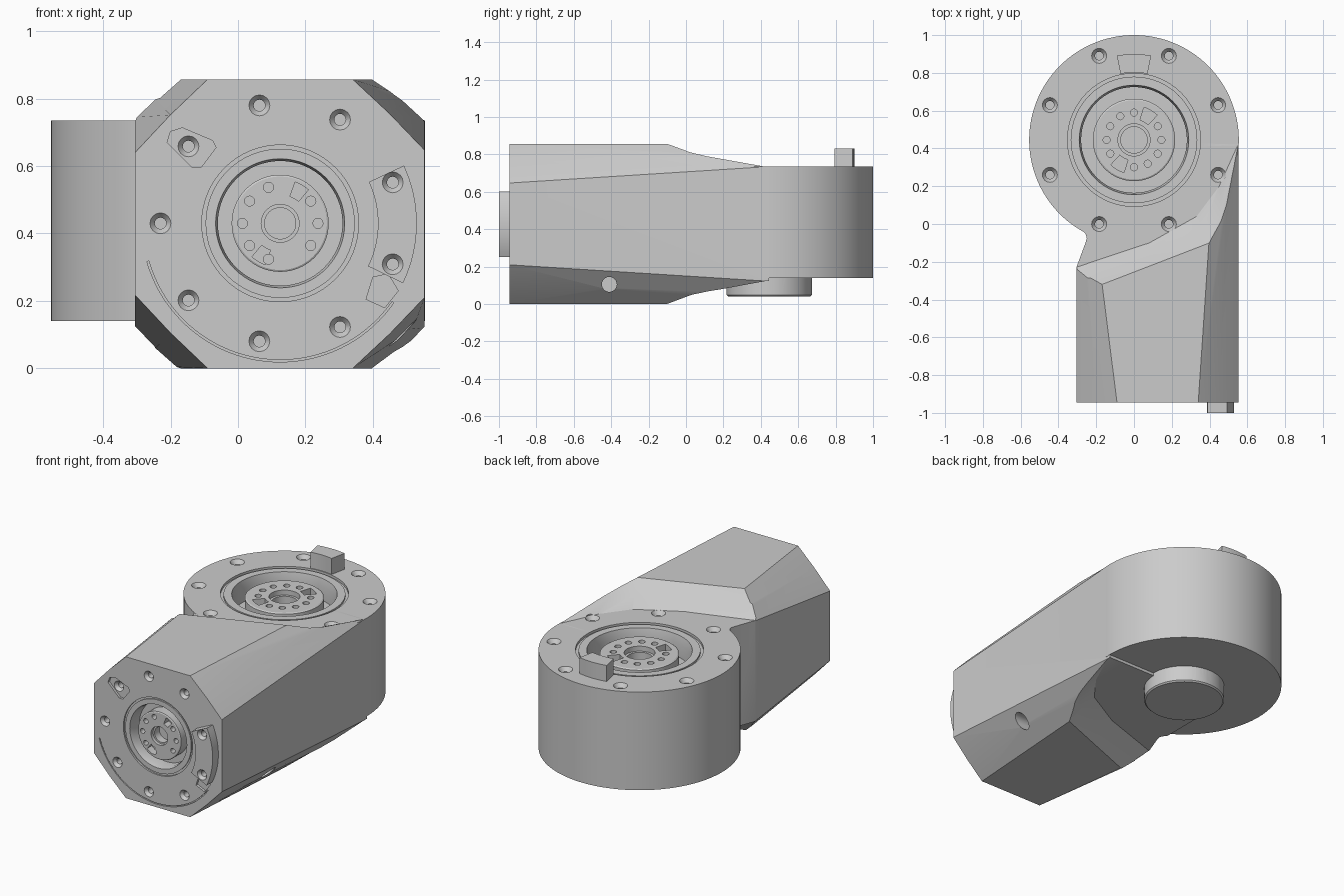
import bpy, bmesh
from math import radians, cos, sin, pi
from mathutils import Matrix

cube = bpy.data.objects.get("Cube")
if cube:
    bpy.data.objects.remove(cube)

metal = bpy.data.materials.new("machined grey")
metal.use_nodes = True
GREY = (0.6, 0.6, 0.6, 1)
metal.diffuse_color = GREY
metal.node_tree.nodes["Principled BSDF"].inputs["Base Color"].default_value = GREY

H = 0.857                       # body height
TOP, BOTTOM = 0.735, 0.14       # drum faces
FRONT = -0.945
DRUM_Y, DRUM_R = 0.445, 0.555

# Local frames whose z axis points out of each face
top = Matrix.Translation((0, DRUM_Y, TOP))
under = Matrix.Translation((0, DRUM_Y, BOTTOM)) @ Matrix.Rotation(pi, 4, 'X')
front = Matrix.Translation((0.125, FRONT, 0.43)) @ Matrix.Rotation(pi / 2, 4, 'X')


def finish(name, bm, frame=Matrix()):
    bmesh.ops.remove_doubles(bm, verts=bm.verts, dist=1e-5)
    bm.transform(frame)
    bmesh.ops.recalc_face_normals(bm, faces=bm.faces)
    mesh = bpy.data.meshes.new(name)
    bm.to_mesh(mesh)
    bm.free()
    mesh.materials.append(metal)
    obj = bpy.data.objects.new(name, mesh)
    bpy.context.scene.collection.objects.link(obj)
    return obj


def loft(name, rings, frame=Matrix()):
    """Skin closed rings of equal length and cap both ends."""
    bm = bmesh.new()
    rows = [[bm.verts.new(p) for p in ring] for ring in rings]
    for a, b in zip(rows, rows[1:]):
        for i in range(len(a)):
            j = (i + 1) % len(a)
            bm.faces.new((a[i], a[j], b[j], b[i]))
    bm.faces.new(rows[0])
    bm.faces.new(rows[-1])
    return finish(name, bm, frame)


def prism(name, outline, z0, z1, frame=Matrix()):
    return loft(name, [[(x, y, z) for x, y in outline] for z in (z0, z1)], frame)


def lathe(name, profile, frame=Matrix(), steps=64):
    """Revolve (radius, z) points; the profile starts and ends on the axis."""
    bm = bmesh.new()
    verts = [bm.verts.new((r, 0, z)) for r, z in profile]
    edges = [bm.edges.new(pair) for pair in zip(verts, verts[1:])]
    bmesh.ops.spin(bm, geom=verts + edges, axis=(0, 0, 1), cent=(0, 0, 0),
                   angle=2 * pi, steps=steps)
    return finish(name, bm, frame)


def sector(r0, r1, start, end, n=16):
    angles = [radians(start + (end - start) * i / n) for i in range(n + 1)]
    return ([(r0 * cos(a), r0 * sin(a)) for a in angles] +
            [(r1 * cos(a), r1 * sin(a)) for a in reversed(angles)])


def combine(target, tools, operation='DIFFERENCE'):
    """Apply each tool as a boolean, then discard it."""
    for tool in tools:
        tool.hide_render = True
        mod = target.modifiers.new("cut", 'BOOLEAN')
        mod.operation, mod.object, mod.solver = operation, tool, 'EXACT'
    graph = bpy.context.evaluated_depsgraph_get()
    mesh = bpy.data.meshes.new_from_object(target.evaluated_get(graph))
    target.modifiers.clear()
    target.data = mesh
    for tool in tools:
        bpy.data.objects.remove(tool)


def ring_of(count, radius, start=0):
    for i in range(count):
        a = radians(start + 360 * i / count)
        yield Matrix.Translation((radius * cos(a), radius * sin(a), 0))


def countersink(frame, r, lift=0.0):
    return lathe("screw_hole", [(0, lift + .02), (r, lift + .02), (r, lift), (r * .55, lift - r * .6),
                                (r * .55, lift - r * 2), (0, lift - r * 2)], frame, 16)


def socket(frame, s):
    """Stepped round recess leaving a central hub with a bore."""
    steps = [(0, .05), (.352, .05), (.352, -.015), (.335, -.015), (.335, -.004), (.29, -.004),
             (.28, -.05), (.28, -.13), (.218, -.13), (.218, -.025), (.21, -.02), (.085, -.02),
             (.085, -.05), (.07, -.05), (.07, -.12), (0, -.12)]
    return lathe("socket", [(r * s, z * s) for r, z in steps], frame)


# Body: eight-sided block whose corner cuts shrink towards the back
def section(y, left, right, bulge):
    (lx, lz), (rx, rz) = left, right
    x0, x1 = -0.305, 0.553
    half = [(x0, H - lz), (x0 + lx / 2 - bulge, H - lz / 2 + bulge), (x0 + lx, H),
            (x1 - rx, H), (x1 - rx / 2 + bulge, H - rz / 2 + bulge), (x1, H - rz)]
    return [(x, y, z) for x, z in half] + [(x, y, H - z) for x, z in reversed(half)]


body = loft("body", [section(FRONT, (.215, .217), (.213, .21), .003),
                     section(DRUM_Y, (.04, .037), (.12, .122), .009)])


# Oblique ramps from the body down to the drum faces
def ramp(flip):
    crest = [(-.6, -.486), (-.17, -.32), (.1, -.216), (.4, -.1), (.47, -.073), (.55, -.042), (.7, .016)]
    foot = [(-.68, -.36), (-.22, -.2), (.08, -.1), (.33, .04), (.45, .2), (.55, .42), (.7, .65)]
    low = TOP - .0005
    rings = []
    for (ax, ay), (bx, by) in zip(crest, foot):
        mx, my = (ax + bx) / 2, (ay + by) / 2
        ring = [(ax, ay, 1.2), (ax, ay, H), (mx, my, .791), (bx, by, low), (bx, 1, low), (bx, 1, 1.2)]
        rings.append([(x, y, H - z if flip else z) for x, y, z in ring])
    return loft("ramp", rings)


notch = prism("notch", [(-.6, -.235), (-.307, -.235), (-.257, -.1), (-.25, -.075), (-.255, -.055),
                        (-.275, -.03), (-.275, .2), (-.275, .6), (-.6, .6)], -.2, 1.2)
combine(body, [ramp(False), ramp(True), notch])

# Drum and the locating collar under it
drum = lathe("drum", [(0, BOTTOM), (DRUM_R, BOTTOM), (DRUM_R, TOP), (0, TOP)],
             Matrix.Translation((0, DRUM_Y, 0)), 128)
collar = lathe("collar", [(0, -.05), (.228, -.05), (.228, .092), (.22, .1), (0, .1)], under)
combine(body, [drum, collar], 'UNION')

# Raised curved key on the front, with a tail running down
front_key = prism("front_key", sector(.29, .405, -26, 25), -.03, .055, front)
combine(body, [front_key], 'UNION')

# Sockets, underside bore and keyway, side hole
bore = lathe("bore", [(0, .2), (.2, .2), (.2, .02), (.185, .01), (.185, -.06), (.2, -.07),
                      (.2, -.1), (.165, -.1), (.165, -.2), (0, -.2)], under)
keyway = prism("keyway", [(-.085, -.1), (.085, -.1), (.1, -.47), (-.1, -.47)], -.07, .07, under)
side_hole = lathe("side_hole", [(0, -.2), (.04, -.2), (.04, .2), (0, .2)],
                  Matrix.Translation((.5, -.41, .105)) @ Matrix.Rotation(pi / 2, 4, 'Y'), 24)
combine(body, [socket(top, 1), socket(front, .66), bore, keyway, side_hole])

# Shallow front pocket, arc groove and key tail recess
pocket = prism("pocket", [(-.335, .24), (-.325, .272), (-.29, .283), (-.2, .245), (-.19, .225),
                          (-.235, .165), (-.26, .165)], -.015, .05, front)
groove = prism("groove", sector(.405, .411, 196, 325, 40), -.012, .05, front)
tail = prism("tail", [(.275, -.16), (.32, -.15), (.35, -.2), (.31, -.25), (.255, -.225)],
             -.015, .05, front)
combine(body, [pocket, groove, tail])

# Screw holes around each face
holes = [countersink(top @ m, .04) for m in ring_of(8, .482, 22.5)]
holes += [countersink(under @ m, .034) for i, m in enumerate(ring_of(8, .482, 22.5)) if i in (1, 2, 5, 6)]
for i, m in enumerate(ring_of(9, .355, 180)):
    on_key = i in (4, 5)
    holes.append(countersink(front @ m, .031, .055 if on_key else -.015 if i == 8 else 0))

# Small holes and curved windows in the hubs
for frame, radius, size, count in ((top, .145, .019, 12), (front, .112, .015, 10)):
    for i, m in enumerate(ring_of(count, radius)):
        if i not in (2, 8):
            holes.append(lathe("hub_hole", [(0, -.08), (size, -.08), (size, .02), (0, .02)], frame @ m, 12))
for middle in (60, 240):
    holes.append(prism("window", sector(.11, .18, middle - 13, middle + 13, 6), -.09, .02, top))
    holes.append(prism("window", sector(.085, .13, middle - 10, middle + 10, 6), -.06, .02, front))
combine(body, holes)

# Key block standing on the drum
top_key = prism("top_key", sector(.357, .455, 78.5, 101.5, 8), -.01, .097, top)

for obj in (body, top_key):
    bpy.ops.object.select_all(action='DESELECT')
    obj.select_set(True)
    bpy.context.view_layer.objects.active = obj
    bpy.ops.object.shade_smooth_by_angle(angle=radians(25))
